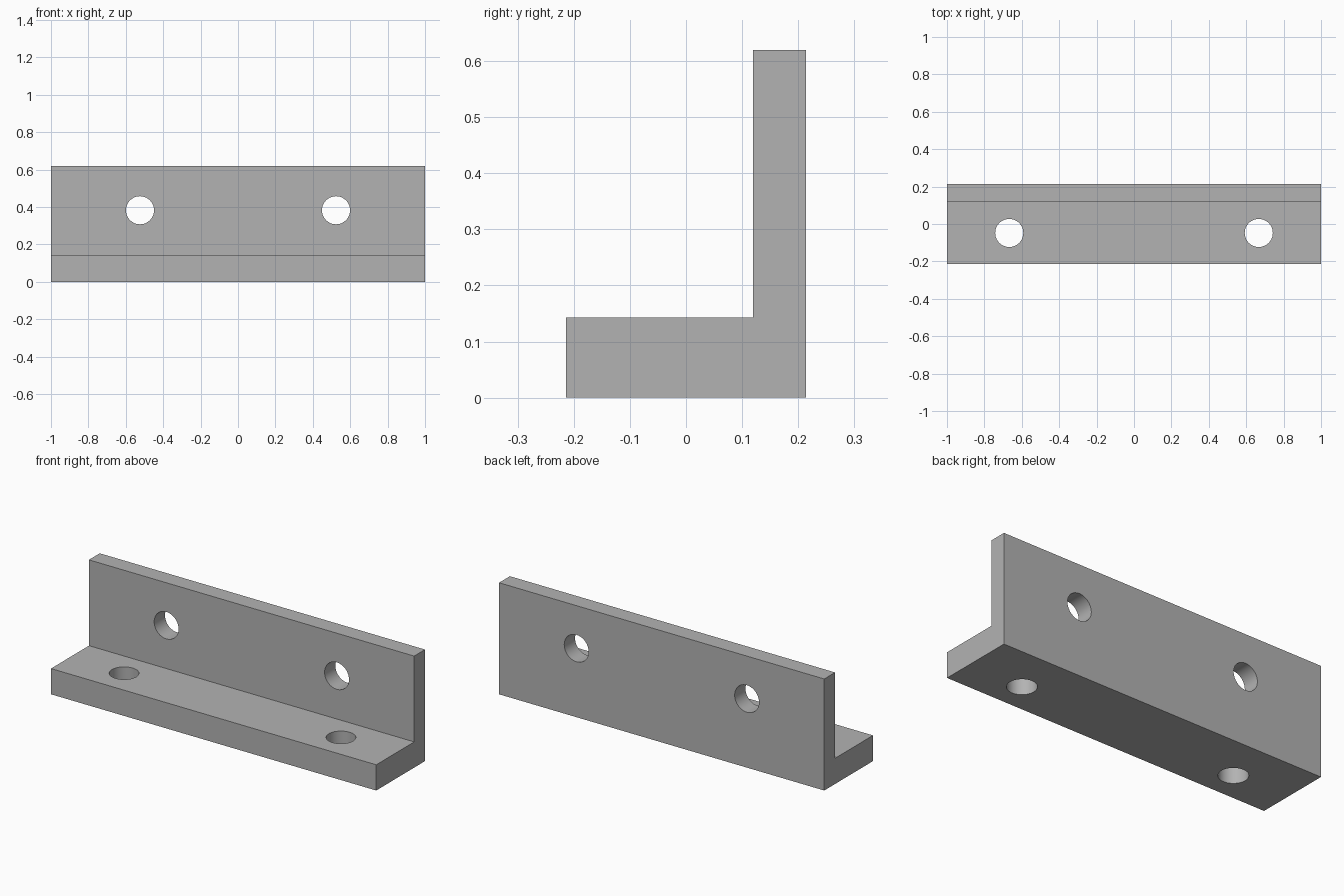
import bpy
import bmesh
import math

cube = bpy.data.objects.get("Cube")
if cube:
    bpy.data.objects.remove(cube, do_unlink=True)

LENGTH = 2.0
HOLE_RADIUS = 0.075

# Plain grey metal
grey = bpy.data.materials.new("grey metal")
grey.use_nodes = True
colour = (0.45, 0.45, 0.45, 1.0)
grey.diffuse_color = colour
grey.node_tree.nodes["Principled BSDF"].inputs["Base Color"].default_value = colour

# L-shaped section swept along x
profile = [(-0.214, 0), (0.214, 0), (0.214, 0.62),
           (0.119, 0.62), (0.119, 0.143), (-0.214, 0.143)]
bm = bmesh.new()
section = bm.faces.new([bm.verts.new((-LENGTH / 2, y, z)) for y, z in profile])
swept = bmesh.ops.extrude_face_region(bm, geom=[section], use_keep_orig=True)
verts = [v for v in swept["geom"] if isinstance(v, bmesh.types.BMVert)]
bmesh.ops.translate(bm, verts=verts, vec=(LENGTH, 0, 0))
bmesh.ops.recalc_face_normals(bm, faces=bm.faces[:])
mesh = bpy.data.meshes.new("angle_bracket")
bm.to_mesh(mesh)
bm.free()
mesh.materials.append(grey)
bracket = bpy.data.objects.new("angle_bracket", mesh)
bpy.context.collection.objects.link(bracket)


def drill(location, tilt):
    """Cut one round through hole in the bracket."""
    bpy.ops.mesh.primitive_cylinder_add(vertices=64, radius=HOLE_RADIUS, depth=0.3,
                                        location=location, rotation=(tilt, 0, 0))
    cutter = bpy.context.object
    cutter.name = "hole_cutter"
    cutter.hide_render = True
    cutter.data.materials.append(grey)
    bpy.ops.object.select_all(action="DESELECT")
    bracket.select_set(True)
    bpy.context.view_layer.objects.active = bracket
    cut = bracket.modifiers.new("hole", "BOOLEAN")
    cut.operation = "DIFFERENCE"
    cut.solver = "EXACT"
    cut.object = cutter
    bpy.ops.object.modifier_apply(modifier=cut.name)
    bpy.data.objects.remove(cutter, do_unlink=True)


# Mirrored pairs of holes: upright wall, then base flange
for side in (-1, 1):
    drill((side * 0.524, 0.167, 0.383), math.pi / 2)
    drill((side * 0.667, -0.048, 0.071), 0)

# Smooth hole walls, crisp block edges
bpy.ops.object.shade_smooth_by_angle(angle=math.radians(30))
